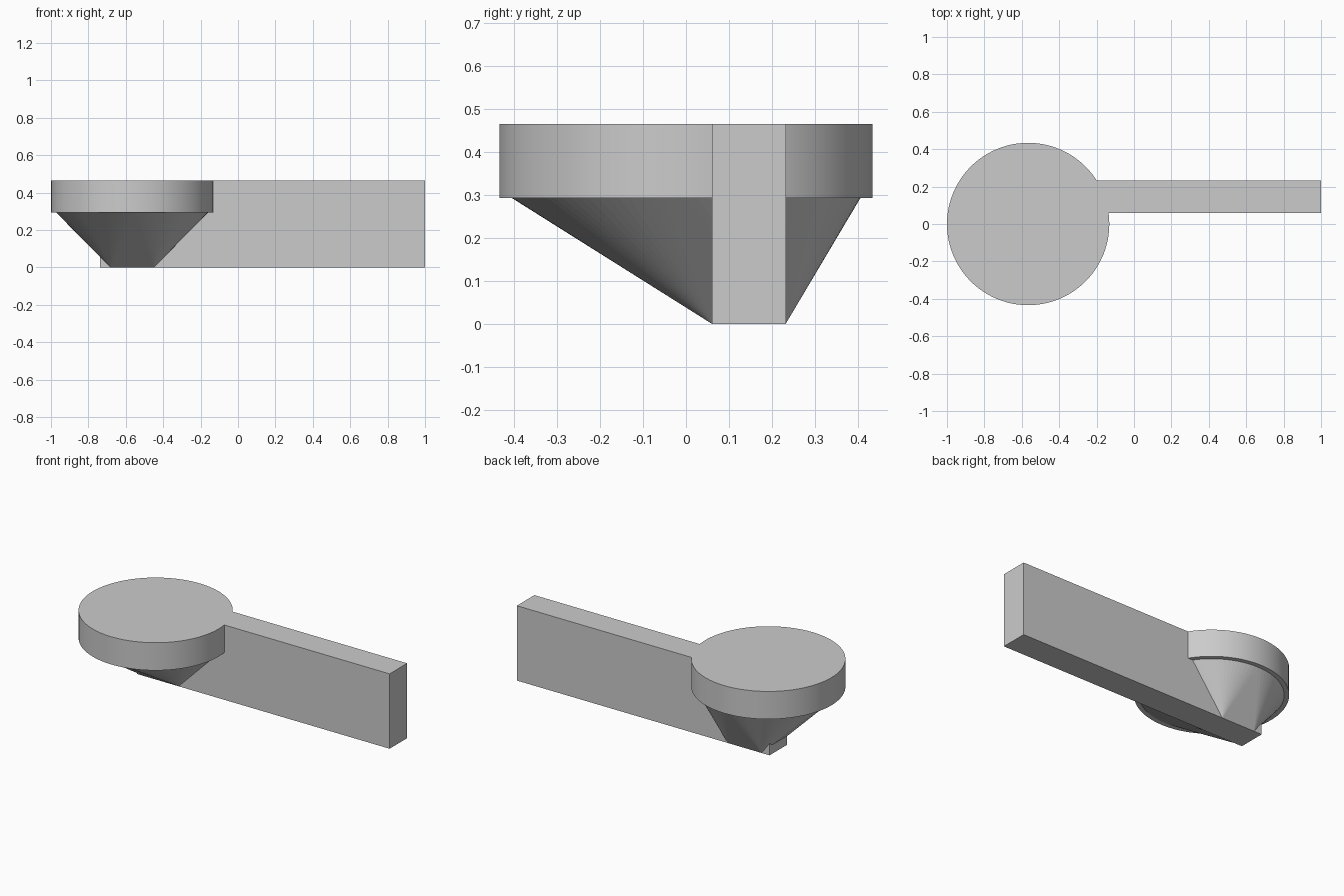
import bpy
import bmesh
from math import cos, sin, pi, radians

cube = bpy.data.objects.get("Cube")
if cube:
    bpy.data.objects.remove(cube, do_unlink=True)

SEGMENTS = 96
CENTRE_X = -0.566
TOP, RIM = 0.465, 0.293
BAR_FRONT, BAR_BACK = 0.06, 0.232

grey = bpy.data.materials.new("light_grey")
grey.use_nodes = True
colour = (0.6, 0.6, 0.6, 1)
grey.diffuse_color = colour
grey.node_tree.nodes["Principled BSDF"].inputs["Base Color"].default_value = colour


def ring(radius, z):
    angles = [2 * pi * i / SEGMENTS for i in range(SEGMENTS)]
    return [(CENTRE_X + radius * cos(a), radius * sin(a), z) for a in angles]


def rectangle(x0, x1, z):
    return [(x, y, z) for x in (x0, x1) for y in (BAR_FRONT, BAR_BACK)]


def hull_part(name, points):
    """Convex solid wrapped around the given points."""
    bm = bmesh.new()
    for p in points:
        bm.verts.new(p)
    bmesh.ops.convex_hull(bm, input=bm.verts[:])
    bmesh.ops.dissolve_limit(bm, angle_limit=radians(0.1),
                             verts=bm.verts[:], edges=bm.edges[:])
    bmesh.ops.recalc_face_normals(bm, faces=bm.faces[:])
    mesh = bpy.data.meshes.new(name)
    bm.to_mesh(mesh)
    bm.free()
    mesh.materials.append(grey)
    obj = bpy.data.objects.new(name, mesh)
    bpy.context.collection.objects.link(obj)
    return obj


# Upright bar running along x
hull_part("bar", rectangle(-0.737, 1, 0) + rectangle(-0.737, 1, TOP))

# Round disc on top of one end
disc = hull_part("disc", ring(0.434, RIM) + ring(0.434, TOP))

# Support tapering from a circle under the disc to the bar's bottom edge
hull_part("tapered_support", ring(0.406, RIM) + rectangle(-0.682, -0.45, 0))

# Smooth rim with sharp edges
bpy.ops.object.select_all(action="DESELECT")
disc.select_set(True)
bpy.context.view_layer.objects.active = disc
bpy.ops.object.shade_smooth_by_angle(angle=radians(30))
